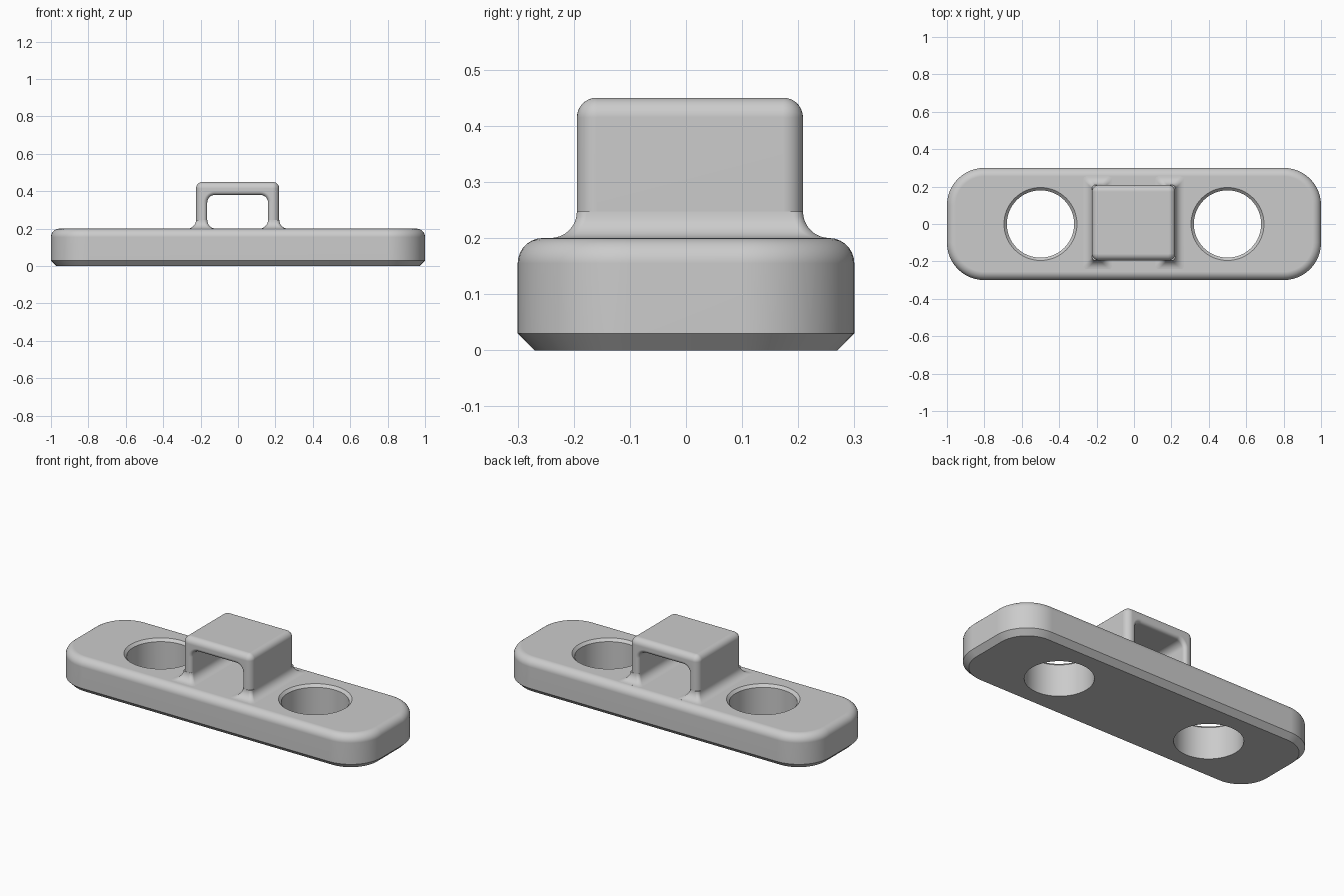
import bpy, bmesh
from math import sin, cos, pi

cube = bpy.data.objects.get("Cube")
if cube:
    bpy.data.objects.remove(cube, do_unlink=True)

grey = bpy.data.materials.new("plain_grey")
grey.use_nodes = True
colour = (0.6, 0.6, 0.6, 1)
grey.diffuse_color = colour
grey.node_tree.nodes["Principled BSDF"].inputs["Base Color"].default_value = colour


def outline(w, d, r, seg):
    """Rounded rectangle, counter-clockwise."""
    pts = []
    for k, (sx, sy) in enumerate([(1, 1), (-1, 1), (-1, -1), (1, -1)]):
        for i in range(seg + 1):
            a = (k + i / seg) * pi / 2
            pts.append((sx * (w / 2 - r) + r * cos(a), sy * (d / 2 - r) + r * sin(a)))
    return pts


def stack(name, w, d, r, rings, centre=(0, 0, 0), seg=8, grow=True, along_y=False):
    """Skin rounded rectangles; each ring is (height, outward offset)."""
    bm = bmesh.new()
    loops = []
    for h, o in rings:
        loop = []
        for u, v in outline(w + 2 * o, d + 2 * o, r + o if grow else r, seg):
            p = (u, h, v) if along_y else (u, v, h)
            loop.append(bm.verts.new([a + b for a, b in zip(p, centre)]))
        loops.append(loop)
    for low, high in zip(loops, loops[1:]):
        for i in range(len(low)):
            j = (i + 1) % len(low)
            bm.faces.new((low[i], low[j], high[j], high[i]))
    bm.faces.new(loops[0])
    bm.faces.new(loops[-1])
    bmesh.ops.remove_doubles(bm, verts=bm.verts, dist=1e-5)
    bmesh.ops.recalc_face_normals(bm, faces=bm.faces)
    mesh = bpy.data.meshes.new(name)
    bm.to_mesh(mesh)
    bm.free()
    mesh.materials.append(grey)
    obj = bpy.data.objects.new(name, mesh)
    bpy.context.collection.objects.link(obj)
    return obj


def round_over(top, r, n=7):
    """Rings of a convex fillet ending at the given height."""
    return [(top - r + r * sin(i / n * pi / 2), r * cos(i / n * pi / 2) - r)
            for i in range(n + 1)]


def cove(bottom, r, n=8):
    """Rings of a concave fillet rising from the given height."""
    return [(bottom + r - r * cos(i / n * pi / 2), r - r * sin(i / n * pi / 2))
            for i in range(n + 1)]


def activate(obj):
    bpy.ops.object.select_all(action="DESELECT")
    obj.select_set(True)
    bpy.context.view_layer.objects.active = obj


def cut(obj, cutter):
    cutter.hide_render = True
    mod = obj.modifiers.new("cut", "BOOLEAN")
    mod.operation, mod.solver, mod.object = "DIFFERENCE", "EXACT", cutter
    activate(obj)
    bpy.ops.object.modifier_apply(modifier=mod.name)
    bpy.data.objects.remove(cutter, do_unlink=True)


def finish(obj):
    activate(obj)
    bpy.ops.object.shade_smooth_by_angle(angle=pi / 6)
    mod = obj.modifiers.new("even_shading", "WEIGHTED_NORMAL")
    mod.keep_sharp = True


# Base plate with chamfered underside and rounded top edge
TOP = 0.2
plate = stack("base_plate", 2, 0.6, 0.2,
              [(0, -0.03), (0.03, 0)] + round_over(TOP, 0.045), seg=12)

# Two through holes, each with a small chamfer at the top
for side in (-1, 1):
    hole = stack("hole_cutter", 0.36, 0.36, 0.18,
                 [(-0.1, 0), (TOP - 0.015, 0), (TOP, 0.015), (TOP + 0.1, 0.015)],
                 (side * 0.5, 0, 0), seg=16)
    cut(plate, hole)
finish(plate)

# Raised loop: rounded block with a tunnel whose mouths are rounded
CX, CY, W, D, H = -0.002, 0.007, 0.445, 0.403, 0.45
WALL, LIP = 0.06, 0.02
loop_body = stack("strap_loop", W, D, 0.036,
                  [(TOP - 0.01, 0)] + round_over(H, 0.035), (CX, CY, 0), grow=True)
mouth = [(D / 2 - h, o) for h, o in cove(0, LIP, 6)]
half = [(D / 2 + 0.1, LIP)] + mouth
tunnel = stack("tunnel_cutter", W - 2 * WALL, 0.28, 0.04,
               half + [(-h, o) for h, o in reversed(half)],
               (CX, CY, 0.24), along_y=True)
cut(loop_body, tunnel)
finish(loop_body)

# Flared feet blending the two legs into the plate
for label, side in (("left", 1), ("right", -1)):
    foot = stack(label + "_foot_fillet", WALL, D, 0.018,
                 [(TOP - 0.01, 0.047)] + cove(TOP, 0.047),
                 (CX + side * (W - WALL) / 2, CY, 0), grow=False)
    finish(foot)
